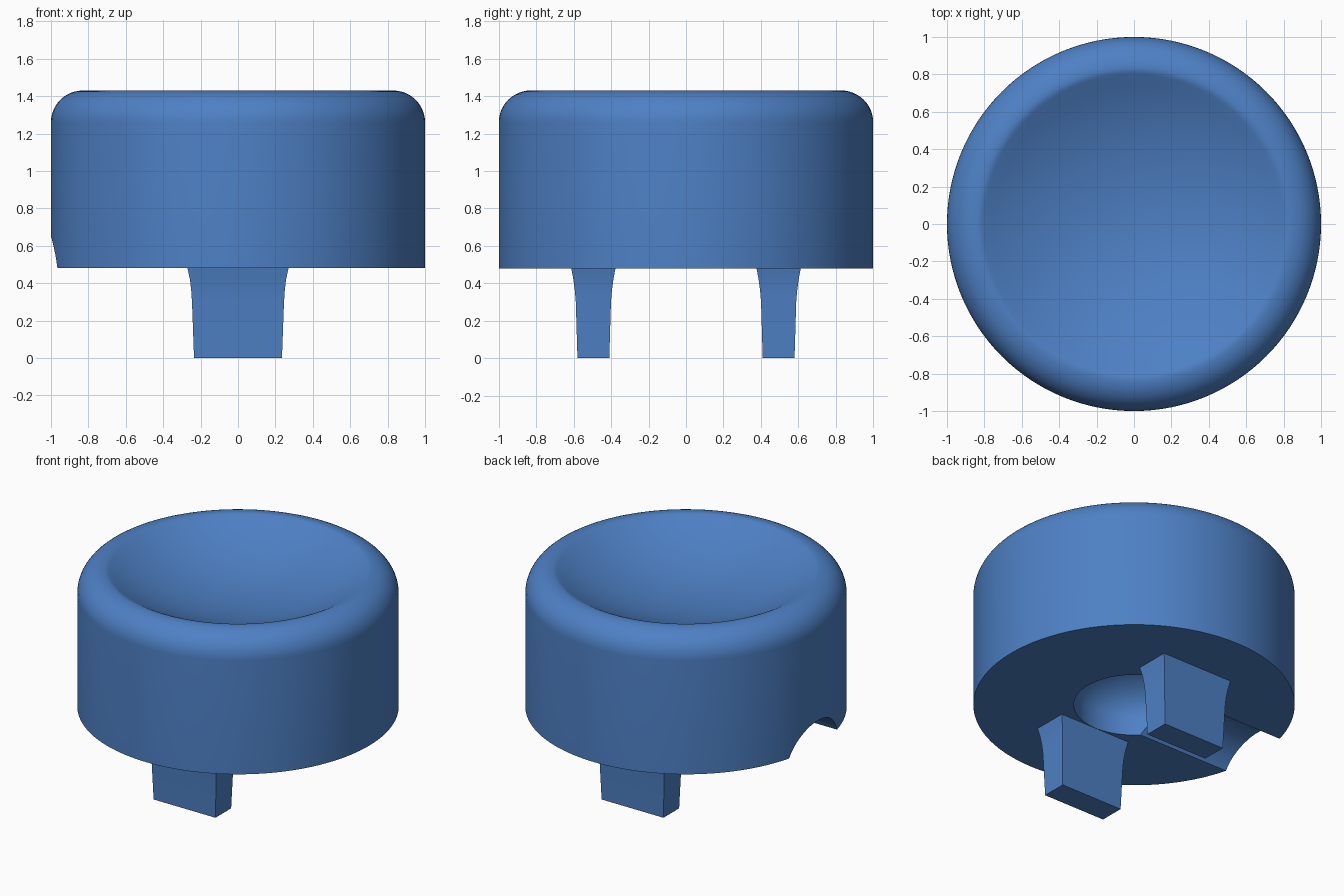
import bpy, bmesh, math

if "Cube" in bpy.data.objects:
    bpy.data.objects.remove(bpy.data.objects["Cube"])

blue = bpy.data.materials.new("plain blue")
blue.diffuse_color = (0.076, 0.218, 0.56, 1)
blue.use_nodes = True
blue.node_tree.nodes["Principled BSDF"].inputs["Base Color"].default_value = blue.diffuse_color


def make_object(name, bm):
    bmesh.ops.recalc_face_normals(bm, faces=bm.faces)
    mesh = bpy.data.meshes.new(name)
    bm.to_mesh(mesh)
    bm.free()
    mesh.materials.append(blue)
    ob = bpy.data.objects.new(name, mesh)
    bpy.context.collection.objects.link(ob)
    return ob


def lathe(name, profile, steps=128):
    bm = bmesh.new()
    vs = [bm.verts.new((r, 0, z)) for r, z in profile]
    es = [bm.edges.new(p) for p in zip(vs, vs[1:])]
    bmesh.ops.spin(bm, geom=vs + es, cent=(0, 0, 0), axis=(0, 0, 1),
                   angle=2 * math.pi, steps=steps)
    bmesh.ops.remove_doubles(bm, verts=bm.verts, dist=1e-4)
    return make_object(name, bm)


def combine(target, other, operation):
    mod = target.modifiers.new("combine", 'BOOLEAN')
    mod.operation, mod.solver, mod.object = operation, 'EXACT', other
    bpy.ops.object.select_all(action='DESELECT')
    target.select_set(True)
    bpy.context.view_layer.objects.active = target
    bpy.ops.object.modifier_apply(modifier=mod.name)
    bpy.data.objects.remove(other)


BASE, TOP = 0.48, 1.43

# cap: flat underside, straight wall, rounded shoulder, concave top
profile = [(0, BASE), (1, BASE)]
for i in range(13):
    a = math.radians(90 * i / 12)
    profile.append((0.83 + 0.17 * math.cos(a), TOP - 0.17 + 0.17 * math.sin(a)))
profile.append((0.815, TOP - 0.003))
R, rim = 1.65, 0.80
cz = TOP - 0.010 + math.sqrt(R * R - rim * rim)
for i in range(17):
    r = rim * (1 - i / 16)
    profile.append((r, cz - math.sqrt(R * R - r * r)))
cap = lathe("cap", profile)

# round pocket in the underside: short straight wall and a low dome
profile = [(0, BASE - 0.2), (0.375, BASE - 0.2)]
for i in range(17):
    a = math.radians(90 * i / 16)
    profile.append((0.375 * math.cos(a) if i < 16 else 0, BASE + 0.10 + 0.25 * math.sin(a)))
combine(cap, lathe("pocket_cutter", profile, 96), 'DIFFERENCE')

# arched channel running from the pocket out to the left side
bm = bmesh.new()
arch = [(0.284 * math.cos(2 * math.pi * i / 64), 0.366 + 0.284 * math.sin(2 * math.pi * i / 64))
        for i in range(64)]
face = bm.faces.new([bm.verts.new((-1.3, y, z)) for y, z in arch])
ext = bmesh.ops.extrude_face_region(bm, geom=[face])
bmesh.ops.translate(bm, verts=[v for v in ext["geom"] if isinstance(v, bmesh.types.BMVert)],
                    vec=(1.25, 0, 0))
combine(cap, make_object("channel_cutter", bm), 'DIFFERENCE')

# prongs: tapered blocks flaring where they grow out of the cap
sections = [(0, 0.235, 0.085), (0.30, 0.246, 0.094), (0.36, 0.25, 0.099),
            (0.42, 0.257, 0.107), (BASE, 0.270, 0.118), (BASE + 0.04, 0.270, 0.118)]
for name, y0 in (("front_prong", -0.495), ("back_prong", 0.495)):
    bm = bmesh.new()
    rings = [[bm.verts.new((sx * hx, y0 + sy * hy, z))
              for sx, sy in ((-1, -1), (1, -1), (1, 1), (-1, 1))]
             for z, hx, hy in sections]
    for lo, hi in zip(rings, rings[1:]):
        for i in range(4):
            j = (i + 1) % 4
            bm.faces.new((lo[i], lo[j], hi[j], hi[i]))
    bm.faces.new(rings[0][::-1])
    bm.faces.new(rings[-1])
    combine(cap, make_object(name, bm), 'UNION')

cap.name = "cap_with_prongs"
bpy.ops.object.shade_smooth_by_angle(angle=math.radians(35))
